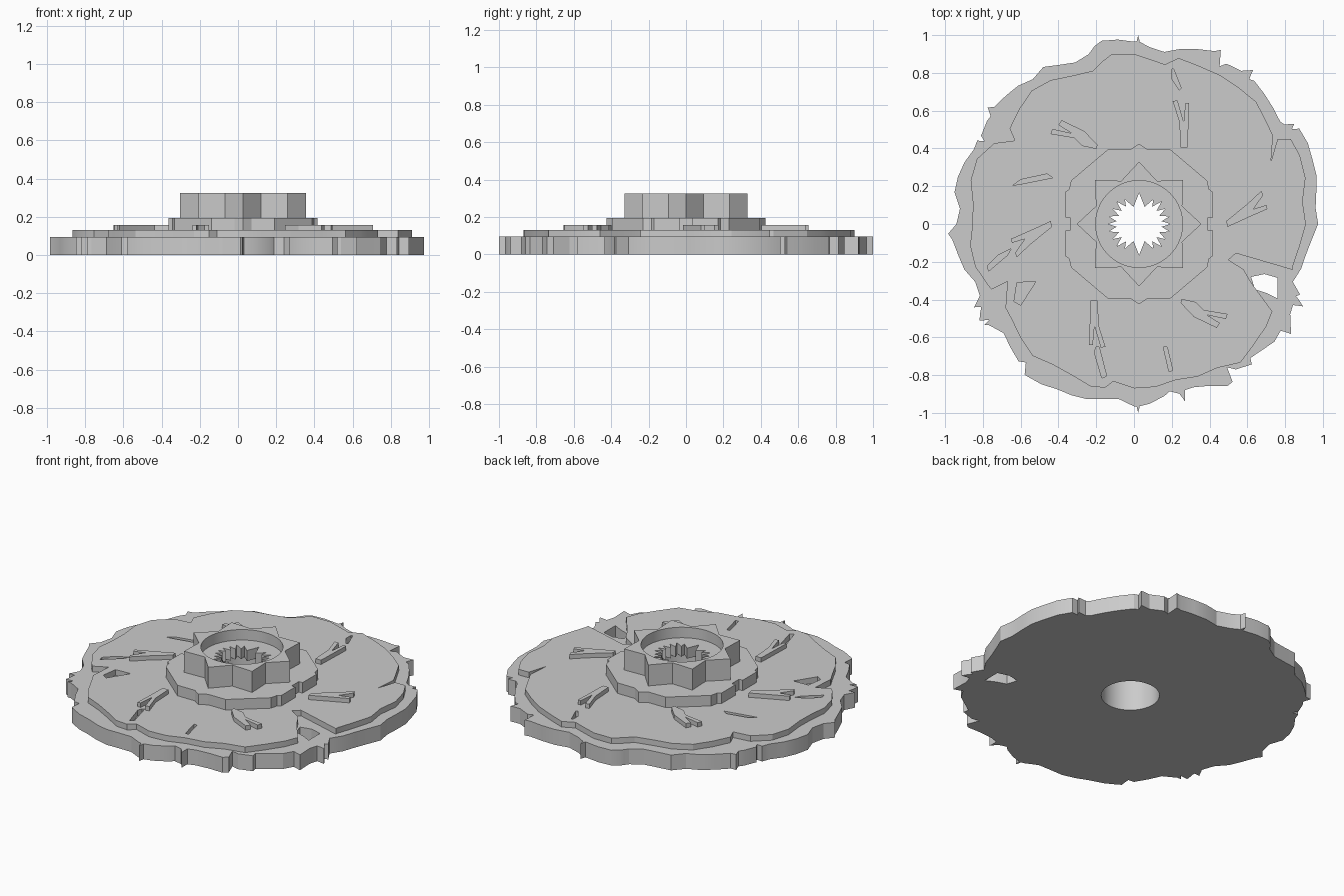
import bpy, bmesh, math

CX = 0.027  # centre of the hub features


def prism(name, pts, z0, z1):
    """Extrude a flat outline from z0 to z1."""
    bm = bmesh.new()
    face = bm.faces.new([bm.verts.new((x, y, z0)) for x, y in pts])
    bm.normal_update()
    if face.normal.z > 0:
        face.normal_flip()
    top = bmesh.ops.extrude_face_region(bm, geom=[face], use_keep_orig=True)
    for v in [g for g in top["geom"] if isinstance(g, bmesh.types.BMVert)]:
        v.co.z = z1
    bmesh.ops.recalc_face_normals(bm, faces=bm.faces)
    me = bpy.data.meshes.new(name)
    bm.to_mesh(me)
    bm.free()
    ob = bpy.data.objects.new(name, me)
    bpy.context.collection.objects.link(ob)
    return ob


def cut(ob, outlines, z0=-0.2, z1=0.6):
    """Cut flat outlines out of an object, then discard the cutters."""
    cutters = []
    for pts in outlines:
        c = prism("cutter", pts, z0, z1)
        c.hide_render = True
        m = ob.modifiers.new("cut", 'BOOLEAN')
        m.operation, m.solver, m.object = 'DIFFERENCE', 'EXACT', c
        cutters.append(c)
    dg = bpy.context.evaluated_depsgraph_get()
    me = bpy.data.meshes.new_from_object(ob.evaluated_get(dg))
    ob.modifiers.clear()
    ob.data = me
    for c in cutters:
        bpy.data.objects.remove(c)


def polar(a, r, cx=0.0):
    a = math.radians(a)
    return (cx + r * math.cos(a), r * math.sin(a))


def ragged(step, radii, extra):
    """Outline from evenly spaced radii (in hundredths) plus extra spurs and nicks."""
    d = {i * step: r / 100 for i, r in enumerate(radii)}
    d.update(extra)
    return [polar(a, d[a]) for a in sorted(d)]


def circle(r, n=64):
    return [polar(360 * i / n, r, CX) for i in range(n)]


def four_way(quarter):
    """Mirror a quarter outline, running from the +y axis to the +x axis."""
    right = quarter + [(x, -y) for x, y in reversed(quarter) if y > 1e-6]
    left = [(-x, y) for x, y in reversed(right) if x > 1e-6]
    return [(x + CX, y) for x, y in right + left]


BORE = circle(0.163)

# Base disc with a ragged rim, a broken-through hole and the bore
base_r = [97.5, 96.5, 98, 100, 100.5, 101.5, 101, 94.5, 96, 97.5, 99, 99,
          98, 101, 98.5, 96, 92.5, 94, 96.5, 98, 98.5, 93, 91, 93,
          96, 93.5, 95.5, 96, 96.5, 95, 93.5, 93.5, 95.5, 96.5, 96.5, 92.5,
          94, 96.5, 94.5, 93, 89.5, 90, 94, 93.5, 90, 92.5, 95, 98.5,
          98, 96.5, 96.5, 96, 94, 93, 96.5, 95.5, 92.5, 93, 92, 94.5,
          99, 94, 97, 95, 97, 101.5, 95.5, 97, 89.5, 91.6, 92.5, 94.5]
spurs = {31: .975, 32: 1.0, 33.5: .955, 51.5: .98, 52.3: 1.03, 61.5: .95, 63.5: 1.03,
         88.2: .965, 88.7: 1.0, 89.2: .965, 102.5: .965, 103.5: .95, 141.5: .99, 143: .95,
         151: .905, 152: .94, 183: .985, 207.5: .955, 208.5: .92, 212: .965, 213.5: .92,
         214: .955, 232: .93, 234: .985, 270.8: .965, 271.3: 1.0, 271.8: .965,
         282: .905, 286: .975, 287: .92, 302: .985, 303: .905, 311: .94, 324: .96,
         333: .945, 334: .995, 336: .94, 337: .955}
base = prism("base_disc", ragged(5, base_r, spurs), 0, 0.095)
broken_hole = [(.62, -.28), (.69, -.265), (.76, -.285), (.76, -.395), (.70, -.365), (.64, -.345)]
cut(base, [BORE, broken_hole])

# Second, slightly smaller disc with slits and a wide inlet on the right
disc_r = [91, 90, 94, 95, 90, 88.5, 91.5, 91, 91, 90.5, 91, 87,
          90, 90.7, 84, 85, 88, 89, 86, 83, 85.5, 90, 89.5, 86,
          85.5, 87.5, 87, 84, 81, 82, 85, 88, 86, 86.5, 89, 84,
          87, 87, 85.5, 87.5, 88, 92.5, 90, 88.5, 86, 90, 87, 88.5]
disc = prism("second_disc", ragged(7.5, disc_r,
             {28.5: .944, 31: .87, 79: .86, 101: .877, 145: .77, 260: .88}), 0.095, 0.13)
slits = [
    [(.73, -.46), (.62, -.31), (.58, -.24), (.5, -.19), (.54, -.155), (.83, -.24), (1.0, -.3), (.95, -.5)],
    [(-.64, .205), (-.6, .235), (-.46, .265), (-.43, .245), (-.58, .215)],
    [(-.2, -.65), (-.21, -.68), (-.17, -.815), (-.145, -.805), (-.185, -.65)],
    [(.155, -.65), (.175, -.65), (.205, -.775), (.185, -.78)],
    [(.2, .82), (.21, .82), (.25, .72), (.24, .71), (.2, .77)],
    [(-.65, -.13), (-.67, -.165), (-.77, -.25), (-.775, -.22), (-.72, -.165)],
    [(-.62, -.31), (-.52, -.305), (-.6, -.43), (-.635, -.41)],
    [(-.82, -.36), (-.76, -.35), (-.67, -.305), (-.68, -.44), (-.75, -.5)],
    [(.76, .45), (.725, .33), (.74, .52), (.79, .5)],
]
cut(disc, [BORE] + slits)

# Raised forked ribs, each repeated half a turn round the hub
ribs = [
    [(.22, .405), (.257, .405), (.265, .64), (.245, .64), (.236, .54), (.203, .655), (.178, .65), (.213, .54)],
    [(-.226, .397), (-.22, .418), (-.29, .492), (-.411, .55), (-.427, .524), (-.358, .481),
     (-.459, .503), (-.469, .476), (-.342, .455), (-.30, .413)],
    [(.467, -.016), (.462, .016), (.573, .106), (.647, .175), (.657, .153), (.605, .079),
     (.673, .1), (.679, .079), (.583, .037)],
]
for pts in ribs:
    for s in (1, -1):
        prism("forked_rib", [(CX + s * x, s * y) for x, y in pts], 0.13, 0.157)

# Stepped hub plate with side notches
hub = prism("hub_plate", four_way([(0, .425), (.045, .395), (.165, .395), (.36, .23), (.37, .185),
                                   (.39, .17), (.39, .035), (.365, .035)]), 0.13, 0.195)
cut(hub, [BORE])

# Eight-pointed collar around a round well
collar = prism("star_collar", [polar(22.5 * i, .247 if i % 2 else .33, CX) for i in range(16)], 0.195, 0.325)
cut(collar, [circle(0.23)])

# Floor of the well with a jagged toothed opening
floor = prism("toothed_floor", circle(0.23), 0.195, 0.26)
teeth = [(90, .165), (72, .095), (60, .15), (53, .115), (45, .168), (37, .115), (30, .16),
         (22, .115), (14, .165), (7, .12), (0, .165)]
cut(floor, [four_way([(0 if a == 90 else polar(a, r)[0], polar(a, r)[1]) for a, r in teeth])])

# Smooth only the shallow curves
for ob in bpy.context.collection.objects:
    ob.select_set(True)
    bpy.context.view_layer.objects.active = ob
bpy.ops.object.shade_smooth_by_angle(angle=math.radians(20))
